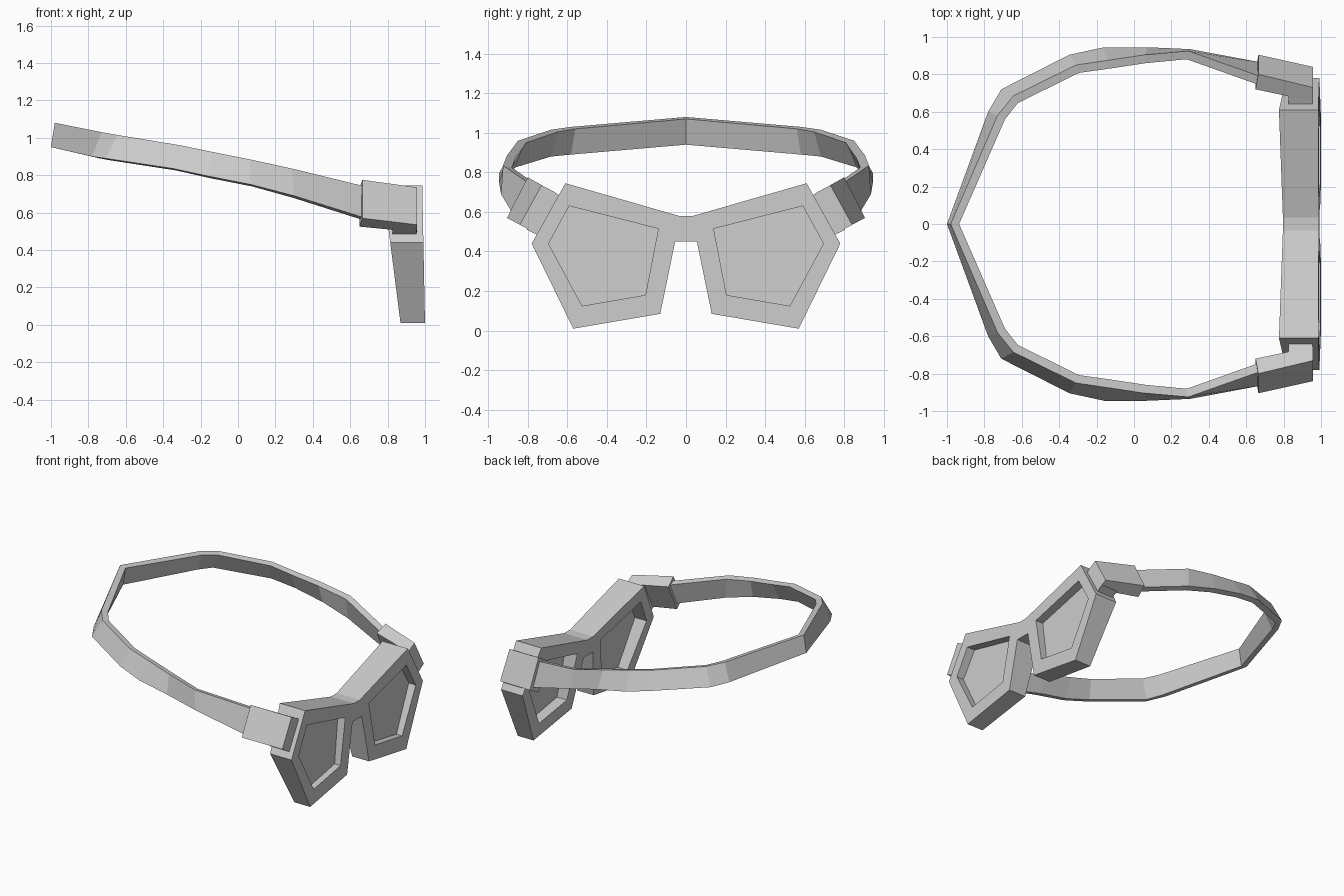
import bpy
import bmesh
from mathutils import Vector

cube = bpy.data.objects.get("Cube")
if cube:
    bpy.data.objects.remove(cube, do_unlink=True)

grey = bpy.data.materials.new("plain grey")
grey.use_nodes = True
colour = (0.6, 0.6, 0.6, 1)
grey.diffuse_color = colour
grey.node_tree.nodes["Principled BSDF"].inputs["Base Color"].default_value = colour


def finish(name, bm):
    """Turn one half into a mirrored, flat shaded object."""
    bmesh.ops.recalc_face_normals(bm, faces=bm.faces)
    mesh = bpy.data.meshes.new(name)
    bm.to_mesh(mesh)
    bm.free()
    mesh.materials.append(grey)
    obj = bpy.data.objects.new(name, mesh)
    bpy.context.collection.objects.link(obj)
    mirror = obj.modifiers.new("Mirror", 'MIRROR')
    mirror.use_axis = (False, True, False)
    mirror.merge_threshold = 0.001
    return obj


def loft(name, sections, cap_start=True):
    """Join matching cross-sections into a solid."""
    bm = bmesh.new()
    rings = [[bm.verts.new(p) for p in s] for s in sections]
    for a, b in zip(rings, rings[1:]):
        n = len(a)
        for i in range(n):
            j = (i + 1) % n
            bm.faces.new((a[i], a[j], b[j], b[i]))
    if cap_start:
        bm.faces.new(rings[0])
    bm.faces.new(rings[-1])
    return finish(name, bm)


def at_depth(point, t):
    """Place a (y, z) point between the front (t=0) and back (t=1) planes."""
    y, z = point
    front, back = 1 - 0.02 * z, 0.87 - 0.1275 * z
    return Vector((front + (back - front) * t, y, z))


# Goggle frame: half outline around a five-sided opening
outline = [(0, .58), (.035, .58), (.61, .745), (.78, .44),
           (.57, .01), (.13, .085), (.055, .45), (0, .45)]
opening = [(.14, .515), (.59, .63), (.695, .44), (.525, .125), (.205, .18)]

bm = bmesh.new()
outer = [[bm.verts.new(at_depth(p, t)) for p in outline] for t in (0, 1)]
inner = [[bm.verts.new(at_depth(p, t)) for p in opening] for t in (0, 1)]
for o, h in zip(outer, inner):
    for i in range(5):
        j = (i + 1) % 5
        bm.faces.new((o[i + 1], o[i + 2], h[j], h[i]))
    bm.faces.new((o[6], o[1], h[0]))
    bm.faces.new((o[0], o[1], o[6], o[7]))
for i in range(7):
    bm.faces.new((outer[0][i], outer[0][i + 1], outer[1][i + 1], outer[1][i]))
for i in range(5):
    j = (i + 1) % 5
    bm.faces.new((inner[0][i], inner[0][j], inner[1][j], inner[1][i]))
finish("goggle_frame", bm)

# Lenses set back inside the openings
loft("lenses", [[at_depth(p, t) for p in opening] for t in (0.33, 0.45)])

# Head strap: top and bottom outer edge from the back of the head forward
edges = [((-.98, 0, 1.08), (-1, 0, .95)),
         ((-.73, .58, 1.03), (-.78, .6, .9)),
         ((-.645, .685, 1.015), (-.71, .72, .89)),
         ((-.31, .85, .96), (-.345, .905, .835)),
         ((-.14, .875, .925), (-.16, .945, .795)),
         ((.06, .905, .885), (.07, .945, .75)),
         ((.29, .925, .835), (.3, .935, .69)),
         ((.7, .78, .735), (.7, .86, .565))]
edges = [(Vector(a), Vector(b)) for a, b in edges]
sections = []
for i, (top, bottom) in enumerate(edges):
    ahead = edges[min(i + 1, len(edges) - 1)][0]
    behind = edges[max(i - 1, 0)][0]
    run = ahead - behind if i else Vector((0, 1, 0))
    inward = Vector((run.y, -run.x, 0)).normalized() * 0.045
    inward.z = -0.01
    sections.append([top, bottom, bottom + inward, top + inward])
loft("head_strap", sections, cap_start=False)

# Slanted clips holding the strap to the frame
back_end = [(.665, .8, .775), (.665, .905, .57), (.65, .82, .525), (.65, .72, .73)]
front_end = [(.957, .73, .735), (.957, .84, .535), (.957, .765, .495), (.957, .655, .695)]
loft("strap_clips", [back_end, front_end])

# Prongs reaching from the clips into the frame edge
slant = [(.7, .715), (.805, .51), (.745, .48), (.64, .685)]
loft("clip_prongs", [[(x, y, z) for y, z in slant] for x in (.825, .955)])
